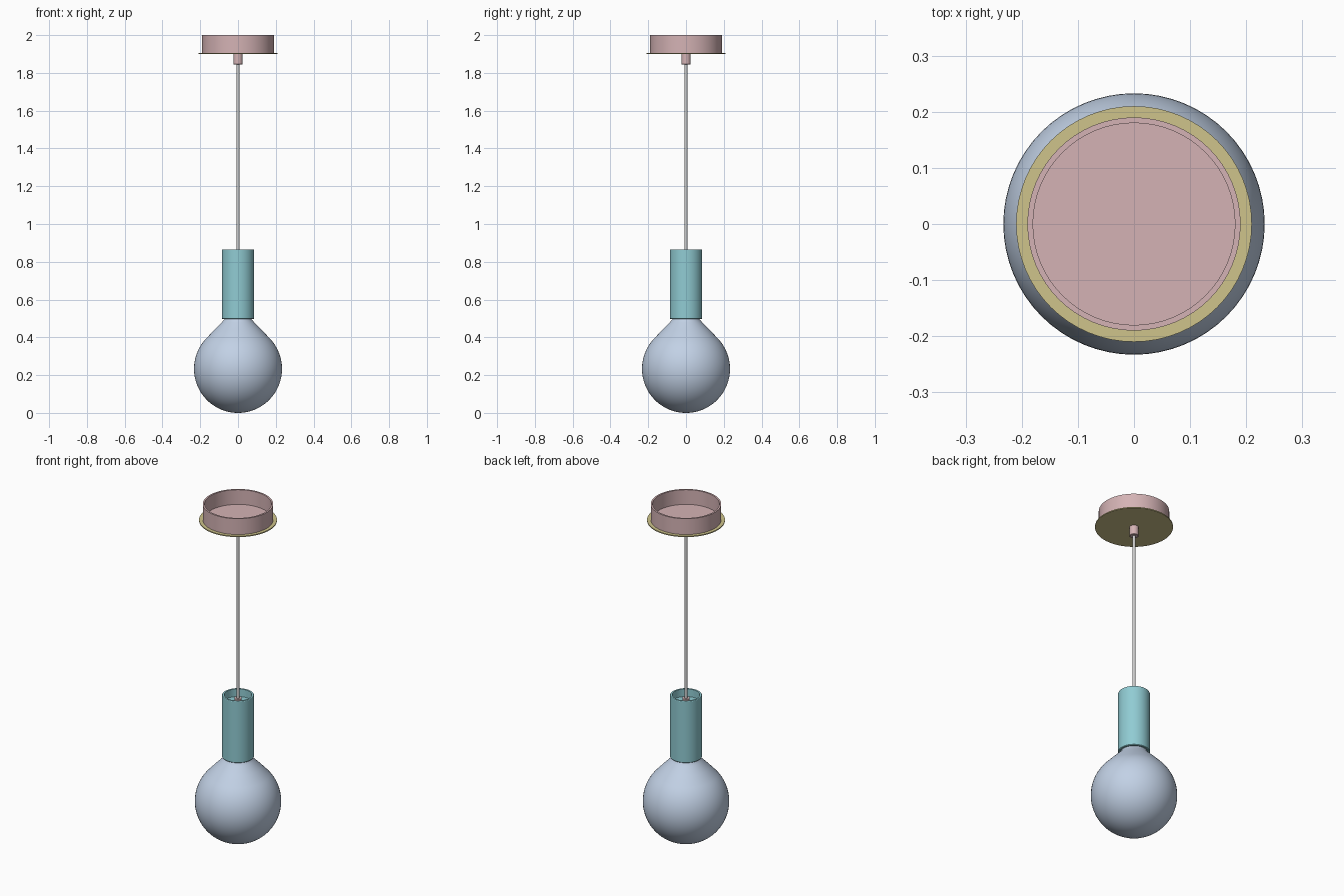
import bpy, bmesh, math

if "Cube" in bpy.data.objects:
    bpy.data.objects.remove(bpy.data.objects["Cube"])

SEG = 64


def lathe(name, profile, color, seg=SEG, closed=False):
    """Revolve a list of (radius, z) points around the z axis."""
    pts = profile + [profile[0]] if closed else profile
    bm = bmesh.new()
    vs = [bm.verts.new((r, 0, z)) for r, z in pts]
    es = [bm.edges.new(p) for p in zip(vs, vs[1:])]
    bmesh.ops.spin(bm, geom=vs + es, cent=(0, 0, 0), axis=(0, 0, 1),
                   angle=math.tau, steps=seg, use_merge=False)
    bmesh.ops.remove_doubles(bm, verts=bm.verts, dist=1e-5)
    bmesh.ops.recalc_face_normals(bm, faces=bm.faces)
    me = bpy.data.meshes.new(name)
    bm.to_mesh(me)
    bm.free()
    ob = bpy.data.objects.new(name, me)
    bpy.context.collection.objects.link(ob)
    if color:
        mat = bpy.data.materials.get(color[0]) or bpy.data.materials.new(color[0])
        mat.diffuse_color = color[1]
        mat.use_nodes = True
        mat.node_tree.nodes["Principled BSDF"].inputs["Base Color"].default_value = mat.diffuse_color
        me.materials.append(mat)
    bpy.ops.object.select_all(action='DESELECT')
    ob.select_set(True)
    bpy.context.view_layer.objects.active = ob
    bpy.ops.object.shade_smooth_by_angle(angle=math.radians(30))
    return ob


PINK = ("pink", (0.66, 0.45, 0.46, 1))
GOLD = ("gold", (0.62, 0.55, 0.26, 1))
TEAL = ("teal", (0.28, 0.60, 0.65, 1))
BLUE = ("pale_blue", (0.54, 0.64, 0.79, 1))

# Ceiling cup, open at the top
lathe("ceiling_cup", [(0, 1.905), (0.19, 1.905), (0.19, 2.0), (0.18, 2.0),
                      (0.18, 1.913), (0, 1.913)], PINK)
# Thin cover plate under the cup
lathe("cover_plate", [(0, 1.90), (0.21, 1.90), (0.21, 1.906), (0, 1.906)], GOLD)

# Cord grips at the ceiling and inside the holder
for name, r, z0, z1 in (("ceiling_cord_grip", 0.025, 1.845, 1.901),
                        ("holder_cord_grip", 0.02, 0.80, 0.847)):
    lathe(name, [(0, z0), (r - 0.002, z0), (r, z0 + 0.002),
                 (r, z1), (0, z1)], PINK, 32)

# Hanging cord
lathe("cord", [(0, 0.82), (0.009, 0.82), (0.009, 1.86), (0, 1.86)], None, 24)

# Lamp holder: tube with a recessed floor, open at the bottom around the bulb neck
lathe("lamp_holder", [(0.083, 0.498), (0.086, 0.501), (0.086, 0.862), (0.084, 0.865),
                      (0.074, 0.865), (0.074, 0.82), (0, 0.82), (0, 0.81),
                      (0.074, 0.81), (0.074, 0.498), (0.083, 0.498)], TEAL)

# Globe bulb: sphere running into a conical shoulder and a narrow neck
R = 0.233
bulb = []
for i in range(33):
    a = math.radians(-90 + 133 * i / 32)
    bulb.append((max(0, R * math.cos(a)), R + 0.004 + R * math.sin(a)))
bulb[0] = (0, bulb[0][1])
bulb += [(0.125, 0.444), (0.085, 0.484), (0.073, 0.499), (0.067, 0.515),
         (0.064, 0.54), (0.062, 0.60), (0, 0.60)]
lathe("globe_bulb", bulb, BLUE)

# Socket inside the holder
lathe("bulb_socket", [(0, 0.599), (0.055, 0.599), (0.055, 0.811), (0, 0.811)], PINK, 32)

# Settle the lamp on the ground plane
for ob in bpy.data.objects:
    if ob.name == "globe_bulb":
        ob.location.z = -0.004
